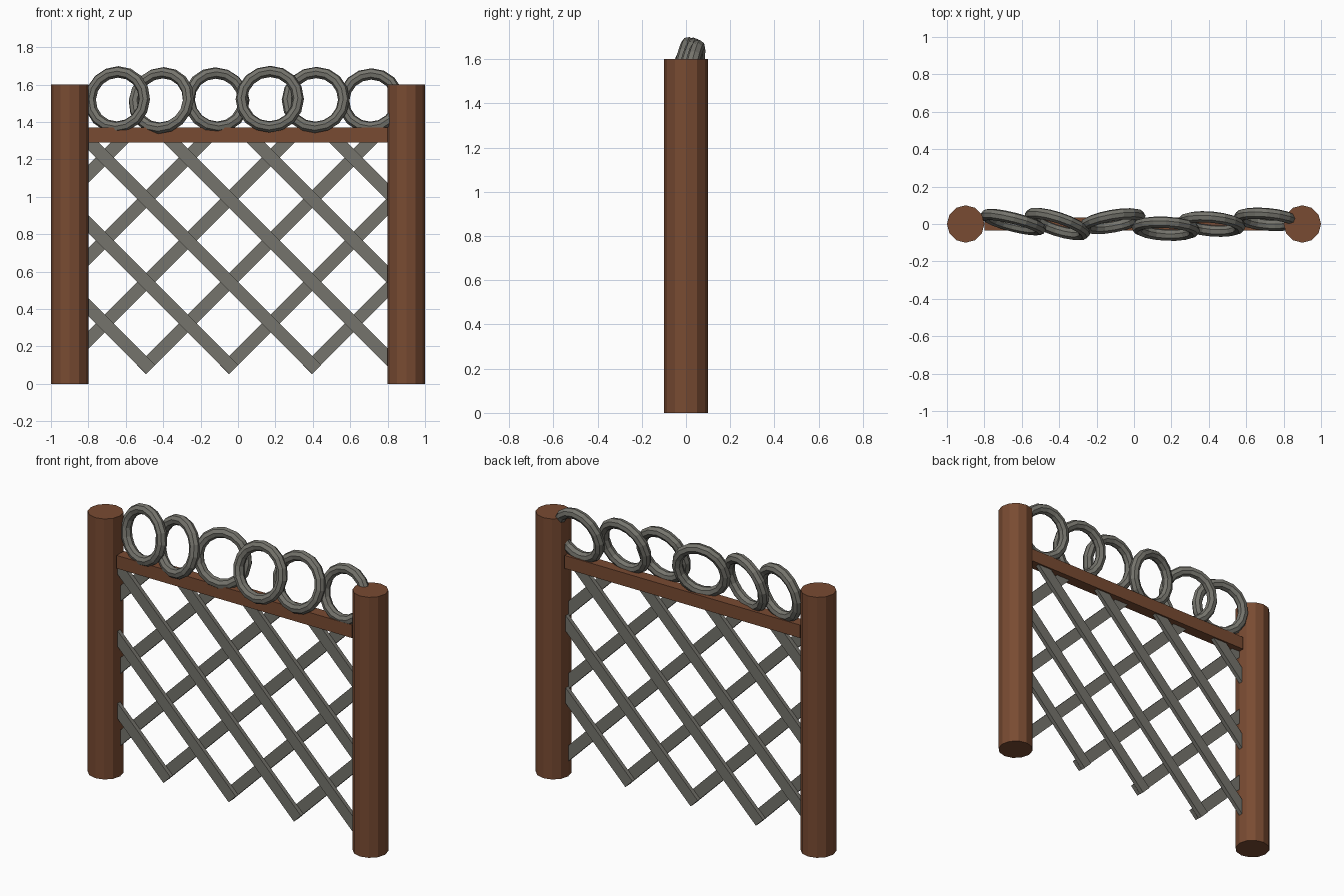
import bpy, bmesh, math
from mathutils import Matrix, Vector

if "Cube" in bpy.data.objects:
    bpy.data.objects.remove(bpy.data.objects["Cube"])


def material(name, rgb):
    m = bpy.data.materials.new(name)
    m.diffuse_color = (*rgb, 1)
    m.use_nodes = True
    m.node_tree.nodes["Principled BSDF"].inputs["Base Color"].default_value = m.diffuse_color
    return m


BROWN = material("rust brown", (0.19, 0.07, 0.032))
GREY = material("weathered grey", (0.178, 0.175, 0.152))


def finish(bm, name, mat):
    bmesh.ops.recalc_face_normals(bm, faces=bm.faces)
    me = bpy.data.meshes.new(name)
    bm.to_mesh(me)
    bm.free()
    me.materials.append(mat)
    ob = bpy.data.objects.new(name, me)
    bpy.context.collection.objects.link(ob)
    return ob


# Round posts
for side, label in ((-1, "left"), (1, "right")):
    bm = bmesh.new()
    bmesh.ops.create_cone(bm, cap_ends=True, segments=12, radius1=0.1, radius2=0.1, depth=1.6,
                          matrix=Matrix.Translation((side * 0.9, 0, 0.8)))
    finish(bm, label + "_post", BROWN)

# Top rail
bm = bmesh.new()
bmesh.ops.create_cube(bm, size=1, matrix=Matrix.Translation((0, 0, 1.33)) @ Matrix.Diagonal((1.6, 0.07, 0.08, 1)))
finish(bm, "top_rail", BROWN)


# Diagonal strap along z = offset + slope * x, trimmed to the frame opening
def strap(name, offset, slope, y):
    width, low, long = 0.068, 0.1, 3.0
    foot = Vector(((low - offset) / slope, y, low))
    along = Vector((slope, 0, 1)).normalized()
    centre = foot + along * (long / 2 - width / 2)
    bm = bmesh.new()
    bmesh.ops.create_cube(bm, size=1, matrix=Matrix.Translation(centre)
                          @ Matrix.Rotation(slope * math.pi / 4, 4, 'Y')
                          @ Matrix.Diagonal((width, 0.025, long, 1)))
    for co, no in (((0.8, 0, 0), (1, 0, 0)), ((-0.8, 0, 0), (-1, 0, 0)), ((0, 0, 1.33), (0, 0, 1))):
        cut = bmesh.ops.bisect_plane(bm, geom=bm.verts[:] + bm.edges[:] + bm.faces[:],
                                     plane_co=co, plane_no=no, clear_outer=True)
        edges = [e for e in cut["geom_cut"] if isinstance(e, bmesh.types.BMEdge)]
        if edges:
            bmesh.ops.edgeloop_fill(bm, edges=edges)
    finish(bm, name, GREY)


for k in range(6):
    strap(f"front_strap_{k + 1}", -0.39 + 0.4435 * k, -1, -0.0125)
    strap(f"back_strap_{k + 1}", -0.295 + 0.4435 * k, 1, 0.0125)


# Ring along the top: leaning back and turned a little
def ring(name, x, y, z, radius, yaw, lean, minor=0.031, n=16, m=8):
    bm = bmesh.new()
    loops = []
    for i in range(n):
        a = 2 * math.pi * i / n
        loop = []
        for j in range(m):
            b = 2 * math.pi * j / m
            r = radius + minor * math.cos(b)
            loop.append(bm.verts.new((r * math.cos(a), r * math.sin(a), minor * math.sin(b))))
        loops.append(loop)
    for i in range(n):
        p, q = loops[i], loops[(i + 1) % n]
        for j in range(m):
            bm.faces.new((p[j], q[j], q[(j + 1) % m], p[(j + 1) % m]))
    ob = finish(bm, name, GREY)
    ob.location = (x, y, z)
    ob.rotation_euler = (math.radians(90 - lean), 0, math.radians(yaw))


rings = [(-0.645, 0.01, 1.52, 0.149, -14, 8), (-0.41, 0.0, 1.515, 0.152, -18, 13),
         (-0.115, 0.015, 1.517, 0.148, 10, 12), (0.17, -0.025, 1.522, 0.152, -3, 13),
         (0.415, 0.0, 1.518, 0.151, -5, 14), (0.71, 0.025, 1.514, 0.146, -5, 12)]
for i, spec in enumerate(rings):
    ring(f"top_ring_{i + 1}", *spec)
